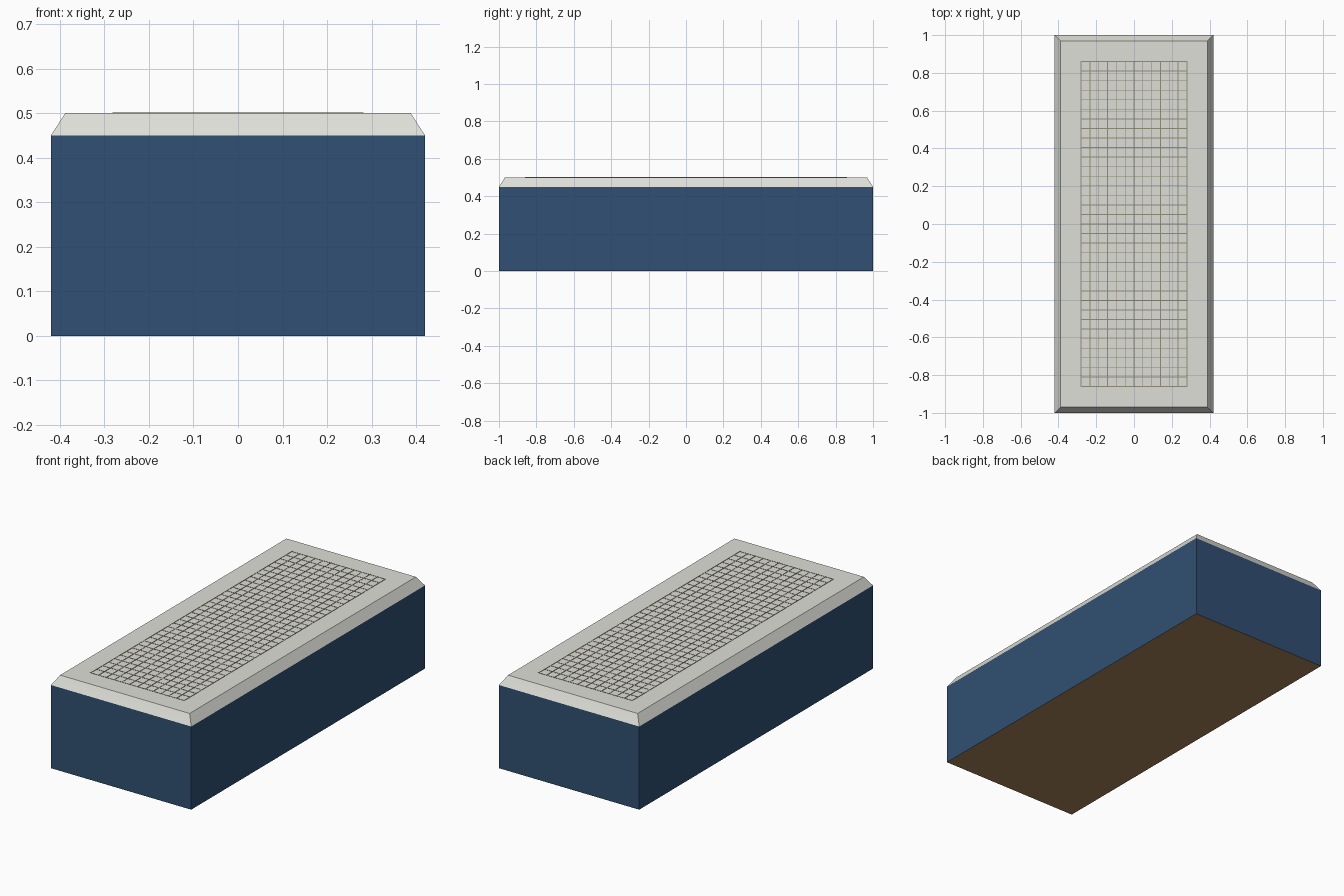
import bpy, bmesh

if "Cube" in bpy.data.objects:
    bpy.data.objects.remove(bpy.data.objects["Cube"])


def material(name, rgb):
    m = bpy.data.materials.new(name)
    lin = [((c / 255 + 0.055) / 1.055) ** 2.4 for c in rgb]
    m.diffuse_color = (*lin, 1)
    m.use_nodes = True
    m.node_tree.nodes["Principled BSDF"].inputs["Base Color"].default_value = m.diffuse_color
    return m


NAVY = material("navy", (48, 80, 115))
BROWN = material("brown base", (165, 131, 89))
GREY = material("light grey", (223, 223, 217))
OLIVE = material("olive grey", (148, 143, 122))


def finish(name, bm, mats):
    me = bpy.data.meshes.new(name)
    bm.normal_update()
    bm.to_mesh(me)
    bm.free()
    for m in mats:
        me.materials.append(m)
    ob = bpy.data.objects.new(name, me)
    bpy.context.collection.objects.link(ob)
    return ob


def stacked_box(bm, rings):
    """Loft rectangular rings (half x, half y, z) into a closed solid."""
    loops = [[bm.verts.new((sx * x, sy * y, z))
              for sx, sy in ((-1, -1), (1, -1), (1, 1), (-1, 1))]
             for x, y, z in rings]
    for a, b in zip(loops, loops[1:]):
        for i in range(4):
            j = (i + 1) % 4
            bm.faces.new((a[i], a[j], b[j], b[i]))
    bm.faces.new(loops[0][::-1])
    bm.faces.new(loops[-1])


def bar(bm, x0, x1, y0, y1, z0, z1):
    """Axis-aligned thin bar."""
    r = bmesh.ops.create_cube(bm, size=1)
    for v in r["verts"]:
        v.co.x = x1 if v.co.x > 0 else x0
        v.co.y = y1 if v.co.y > 0 else y0
        v.co.z = z1 if v.co.z > 0 else z0


# Body: navy walls, brown underside
bm = bmesh.new()
stacked_box(bm, [(0.42, 1.0, 0), (0.42, 1.0, 0.45)])
bm.normal_update()
for f in bm.faces:
    f.material_index = 1 if f.normal.z < -0.5 else 0
finish("body", bm, [NAVY, BROWN])

# Lid: two-step bevelled slab
bm = bmesh.new()
stacked_box(bm, [(0.42, 1.0, 0.45), (0.402, 0.982, 0.478), (0.388, 0.968, 0.50)])
finish("lid", bm, [GREY])

# Fine grid of thin bars on the lid, 12 by 34 cells
PX, PY, NX, NY, W = 0.28, 0.86, 12, 34, 0.002
bm = bmesh.new()
for i in range(NX + 1):
    x = -PX + 2 * PX * i / NX
    bar(bm, x - W, x + W, -PY - W, PY + W, 0.499, 0.5015)
for j in range(NY + 1):
    y = -PY + 2 * PY * j / NY
    bar(bm, -PX - W, PX + W, y - W, y + W, 0.499, 0.5012)
finish("top_grid", bm, [OLIVE])
